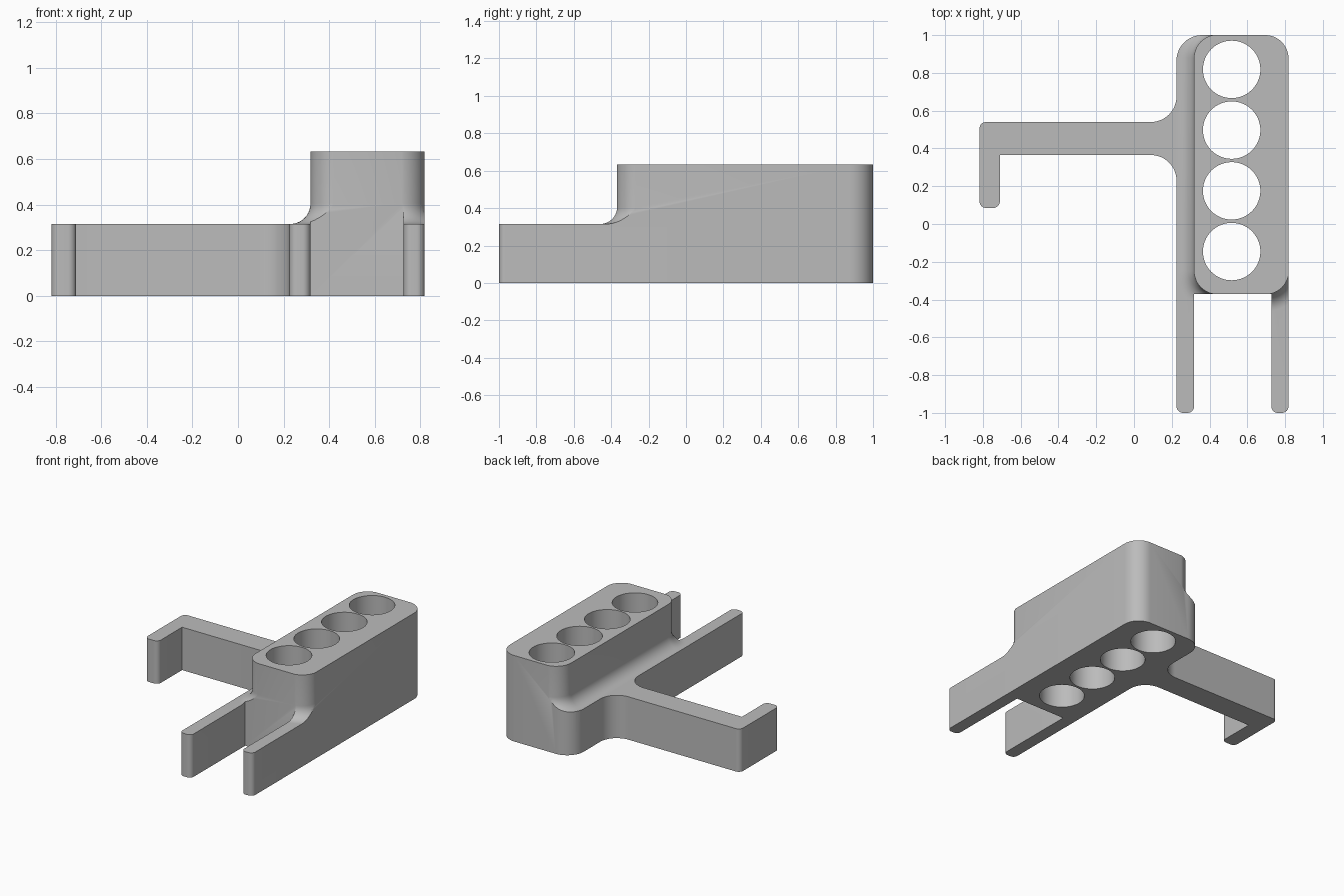
import bpy, bmesh, math
from mathutils import Vector

if "Cube" in bpy.data.objects:
    bpy.data.objects.remove(bpy.data.objects["Cube"])

BASE_Z, TOP_Z = 0.315, 0.632
LEFT, RIGHT, FRONT, BACK = 0.318, 0.818, -0.37, 1.0
FLARE = 0.09


def rounded(corners, steps=12):
    """Outline from (x, y, radius) corners, each replaced by an arc."""
    pts = []
    for i, (x, y, r) in enumerate(corners):
        p = Vector((x, y))
        if r == 0:
            pts.append(p)
            continue
        a = (Vector(corners[i - 1][:2]) - p).normalized()
        b = (Vector(corners[(i + 1) % len(corners)][:2]) - p).normalized()
        centre = p + (a + b) * r
        for k in range(steps + 1):
            t = math.pi / 2 * k / steps
            pts.append(centre - b * r * math.cos(t) - a * r * math.sin(t))
    return pts


def loft(name, rings):
    """Closed solid through (outline, height) rings."""
    bm = bmesh.new()
    loops = [[bm.verts.new((p.x, p.y, z)) for p in pts] for pts, z in rings]
    for lo, hi in zip(loops, loops[1:]):
        for i in range(len(lo)):
            bm.faces.new((lo[i - 1], lo[i], hi[i], hi[i - 1]))
    bm.faces.new(loops[0][::-1])
    bm.faces.new(loops[-1])
    bmesh.ops.recalc_face_normals(bm, faces=bm.faces)
    return finish(name, bm)


def finish(name, bm):
    mesh = bpy.data.meshes.new(name)
    bm.to_mesh(mesh)
    bm.free()
    obj = bpy.data.objects.new(name, mesh)
    bpy.context.collection.objects.link(obj)
    return obj


def boolean(obj, cutter, operation):
    cutter.hide_render = True
    mod = obj.modifiers.new(operation.title(), "BOOLEAN")
    mod.operation, mod.solver, mod.object = operation, "EXACT", cutter
    bpy.context.view_layer.objects.active = obj
    bpy.ops.object.modifier_apply(modifier=mod.name)
    bpy.data.objects.remove(cutter)


# Plan outline: body, two front prongs and the hooked side arm
rail, prong, hook = 0.225, 0.727, -0.71
tip, bend, corner = 0.035, 0.135, 0.123
outline = rounded([
    (RIGHT, BACK, corner), (rail, BACK, bend),
    (rail, 0.54, bend), (-RIGHT, 0.54, tip),
    (-RIGHT, 0.085, tip), (hook, 0.085, tip), (hook, 0.365, 0),
    (rail, 0.365, bend), (rail, -1, tip), (LEFT, -1, tip),
    (LEFT, FRONT, 0), (prong, FRONT, 0),
    (prong, -1, tip), (RIGHT, -1, tip)])
holder = loft("tube_holder", [(outline, 0), (outline, TOP_Z)])


# Raised block that flares into the low deck; trims the extruded outline
def block_ring(d):
    e = d + 0.002
    x0, x1, y0, y1, r = LEFT - d, RIGHT + e, FRONT - e, BACK + e, corner + d
    return rounded([(x1, y1, r), (x0, y1, r), (x0, y0, r), (x1, y0, r)])


rings = [(block_ring(2), -0.1), (block_ring(2), BASE_Z)]
for k in range(11):
    t = math.pi / 2 * k / 10
    rings.append((block_ring(FLARE * (1 - math.sin(t))),
                  BASE_Z + FLARE * (1 - math.cos(t))))
rings.append((block_ring(0), TOP_Z + 0.1))
boolean(holder, loft("flared_block_helper", rings), "INTERSECT")

# Row of four round through-holes
bm = bmesh.new()
for i in range(4):
    made = bmesh.ops.create_cone(bm, cap_ends=True, segments=64,
                                 radius1=0.152, radius2=0.152, depth=2)
    bmesh.ops.translate(bm, verts=made["verts"],
                        vec=(0.517, -0.146 + 0.3215 * i, 0))
boolean(holder, finish("hole_helper", bm), "DIFFERENCE")

# Plain grey
grey = bpy.data.materials.new("grey")
grey.use_nodes = True
colour = (0.5, 0.5, 0.5, 1)
grey.diffuse_color = colour
grey.node_tree.nodes["Principled BSDF"].inputs["Base Color"].default_value = colour
holder.data.materials.clear()
holder.data.materials.append(grey)

bpy.ops.object.select_all(action="DESELECT")
holder.select_set(True)
bpy.context.view_layer.objects.active = holder
bpy.ops.object.shade_smooth_by_angle(angle=math.radians(30))
